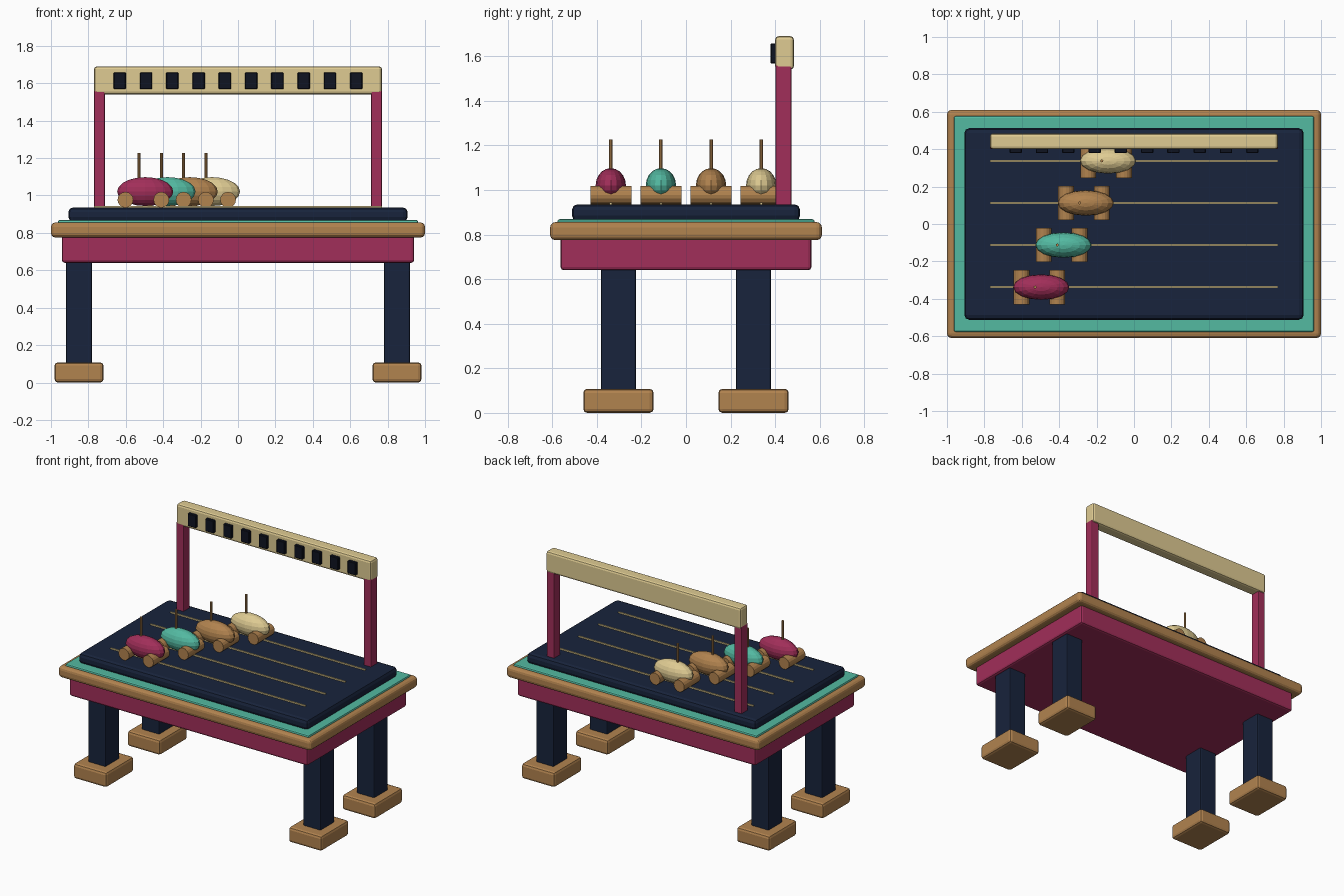
import bpy, bmesh
from mathutils import Matrix
from math import pi

if "Cube" in bpy.data.objects:
    bpy.data.objects.remove(bpy.data.objects["Cube"])


def material(name, rgb):
    m = bpy.data.materials.new(name)
    m.diffuse_color = [(c / 255) ** 2.2 for c in rgb] + [1]
    m.use_nodes = True
    m.node_tree.nodes["Principled BSDF"].inputs["Base Color"].default_value = m.diffuse_color
    return m


WOOD = material("wood", (176, 130, 80))
MAROON = material("maroon", (160, 50, 90))
NAVY = material("navy", (30, 40, 62))
TEAL = material("teal", (84, 184, 160))
CREAM = material("cream", (222, 202, 145))
BLACK = material("near_black", (22, 26, 38))


def add_object(name, bm, mat):
    mesh = bpy.data.meshes.new(name)
    bm.to_mesh(mesh)
    bm.free()
    mesh.materials.append(mat)
    ob = bpy.data.objects.new(name, mesh)
    bpy.context.collection.objects.link(ob)
    return ob


def box(name, x, y, z, mat, bevel=0.0, segments=2):
    """Box from (min, max) ranges on each axis, with softened edges."""
    bm = bmesh.new()
    size = [r[1] - r[0] for r in (x, y, z)]
    mid = [(r[0] + r[1]) / 2 for r in (x, y, z)]
    bmesh.ops.create_cube(bm, size=1, matrix=Matrix.Translation(mid) @ Matrix.Diagonal((*size, 1)))
    ob = add_object(name, bm, mat)
    if bevel:
        mod = ob.modifiers.new("soft_edges", 'BEVEL')
        mod.width = bevel
        mod.segments = segments
    return ob


def cylinder(name, loc, radius, depth, mat, sides, along_y=False):
    bm = bmesh.new()
    rot = Matrix.Rotation(pi / 2, 4, 'X') if along_y else Matrix()
    bmesh.ops.create_cone(bm, cap_ends=True, segments=sides, radius1=radius, radius2=radius,
                          depth=depth, matrix=Matrix.Translation(loc) @ rot)
    return add_object(name, bm, mat)


def ellipsoid(name, loc, radii, mat):
    bm = bmesh.new()
    bmesh.ops.create_uvsphere(bm, u_segments=16, v_segments=10, radius=1,
                              matrix=Matrix.Translation(loc) @ Matrix.Diagonal((*radii, 1)))
    return add_object(name, bm, mat)


def around(c, half):
    return (c - half, c + half)


# Table body
box("apron", around(0, 0.942), around(0, 0.563), (0.64, 0.79), MAROON, 0.015)
box("table_rim", around(0, 1.0), around(0, 0.61), (0.775, 0.856), WOOD, 0.025, 3)
box("felt_border", around(0, 0.963), around(0, 0.577), (0.82, 0.869), TEAL, 0.01)
box("track_board", around(0, 0.907), around(0, 0.512), (0.86, 0.936), NAVY, 0.025)

# Legs and feet
for sx, side in ((-1, "left"), (1, "right")):
    for sy, end in ((-1, "front"), (1, "back")):
        box(f"{end}_{side}_leg", around(sx * 0.85, 0.069), around(sy * 0.303, 0.078),
            (0.08, 0.66), NAVY, 0.008)
        box(f"{end}_{side}_foot", around(sx * 0.85, 0.131), around(sy * 0.303, 0.158),
            (0, 0.108), WOOD, 0.018)
    # Gantry post
    box(f"{side}_gantry_post", around(sx * 0.741, 0.029), around(0.437, 0.036),
        (0.92, 1.56), MAROON, 0.006)

# Gantry beam with dark windows
box("gantry_beam", around(0, 0.77), around(0.442, 0.042), (1.54, 1.69), CREAM, 0.015)
for i in range(10):
    box(f"beam_window_{i + 1}", around((i - 4.5) * 0.1405, 0.033), (0.379, 0.405),
        around(1.613, 0.045), BLACK, 0.004, 1)

# Lanes with one racer each
for i, colour in enumerate((MAROON, TEAL, WOOD, CREAM)):
    y = (i - 1.5) * 0.225
    x = -0.496 + i * 0.119
    box(f"lane_line_{i + 1}", around(0, 0.77), around(y, 0.005), (0.93, 0.945), CREAM)
    ellipsoid(f"racer_body_{i + 1}", (x, y, 1.021), (0.15, 0.068, 0.077), colour)
    for dx, end in ((-0.106, "rear"), (0.086, "front")):
        cylinder(f"racer_{end}_roller_{i + 1}", (x + dx, y, 0.977), 0.042, 0.184, WOOD, 16, True)
    cylinder(f"racer_peg_{i + 1}", (x - 0.033, y, 1.145), 0.008, 0.165, WOOD, 8)
